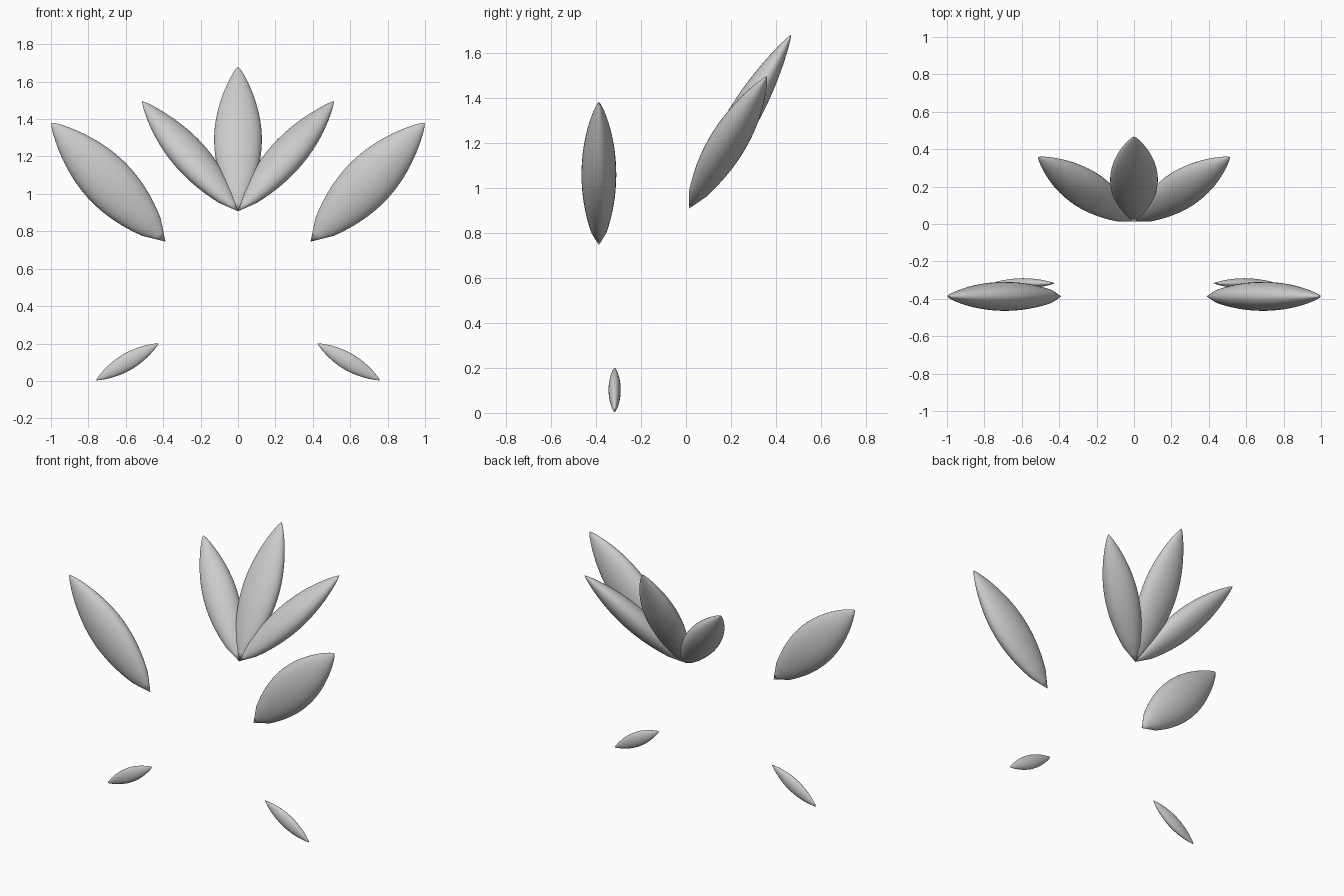
import bpy, bmesh, math
from mathutils import Vector

if "Cube" in bpy.data.objects:
    bpy.data.objects.remove(bpy.data.objects["Cube"])

SEGS = 40


def radius(t, cone):
    """Relative half width along the leaf, with an optional straight cone base."""
    if t <= 0 or t >= 1:
        return 0.0
    if cone and t < 0.125:
        return radius(0.125, cone) * t / 0.125
    r = math.sin(math.pi * t) ** 0.8
    return r + (0.07 * (1 - t) ** 4 if cone else 0)


def leaf(name, base, tip, wide, half_w, half_t, cone=True):
    """Loft elliptical rings from base to tip; 'wide' is the broad direction."""
    base, tip = Vector(base), Vector(tip)
    d = (tip - base).normalized()
    w = Vector(wide)
    w = (w - d * w.dot(d)).normalized()
    n = d.cross(w)
    if cone:
        start, rings = 0.125, 30
        ts = [0.06] + [start + (1 - start) * math.sin(math.pi / 2 * i / rings) for i in range(rings)]
    else:
        ts = [(1 - math.cos(math.pi * i / 30)) / 2 for i in range(1, 30)]

    bm = bmesh.new()
    loops = []
    for t in ts:
        c, r = base.lerp(tip, t), radius(t, cone)
        loops.append([bm.verts.new(c + w * (half_w * r * math.cos(a)) + n * (half_t * r * math.sin(a)))
                      for a in (2 * math.pi * k / SEGS for k in range(SEGS))])
    v0, v1 = bm.verts.new(base), bm.verts.new(tip)
    for k in range(SEGS):
        j = (k + 1) % SEGS
        bm.faces.new((v0, loops[0][j], loops[0][k]))
        bm.faces.new((v1, loops[-1][k], loops[-1][j]))
        for a, b in zip(loops, loops[1:]):
            bm.faces.new((a[k], a[j], b[j], b[k]))
    bmesh.ops.recalc_face_normals(bm, faces=bm.faces[:])
    for f in bm.faces:
        f.smooth = True
    me = bpy.data.meshes.new(name)
    bm.to_mesh(me)
    bm.free()
    ob = bpy.data.objects.new(name, me)
    bpy.context.collection.objects.link(ob)
    return ob


# Rear fan: upright centre leaf
FAN = (0, 0.013, 0.907)
leaf("centre_leaf", FAN, (0, 0.467, 1.68), (1, 0, 0), 0.127, 0.07)

for s, side in ((1, "right"), (-1, "left")):
    # Rear fan: spreading side leaves
    leaf("fan_leaf_" + side, FAN, (s * 0.512, 0.358, 1.495),
         (s * 0.735, -0.616, -0.28), 0.107, 0.076)
    # Large front leaves
    leaf("front_leaf_" + side, (s * 0.388, -0.387, 0.745), (s * 0.998, -0.387, 1.38),
         (0.72, 0, -s * 0.69), 0.137, 0.077)
    # Small low leaves
    leaf("low_leaf_" + side, (s * 0.425, -0.317, 0.2), (s * 0.758, -0.317, 0.004),
         (0.51, 0, s * 0.86), 0.046, 0.027, cone=False)
